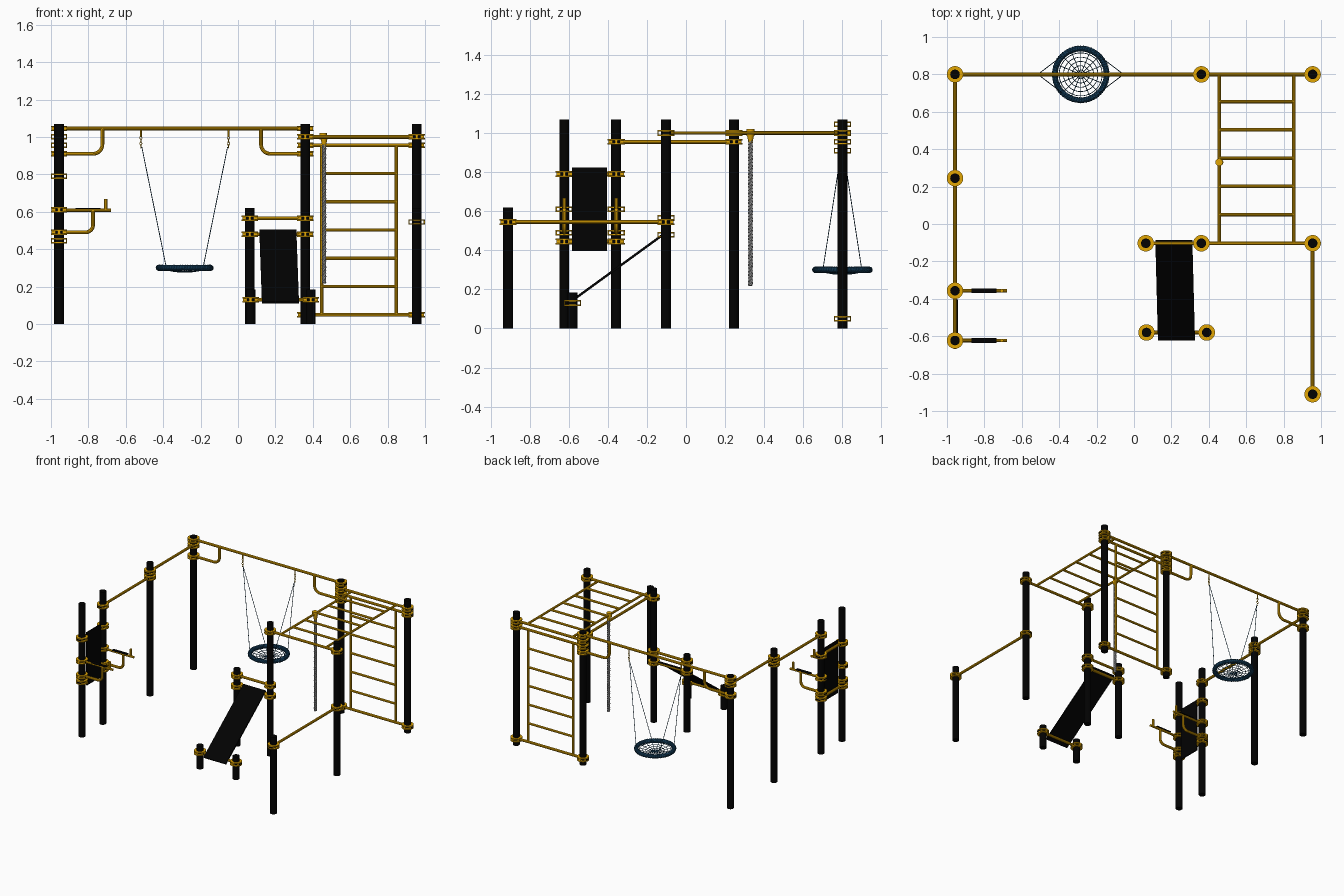
import bpy, bmesh, math
from math import sin, cos, pi
from mathutils import Vector, Matrix

cube = bpy.data.objects.get("Cube")
if cube:
    bpy.data.objects.remove(cube, do_unlink=True)


def material(name, color):
    m = bpy.data.materials.new(name)
    m.use_nodes = True
    m.diffuse_color = (*color, 1)
    bsdf = m.node_tree.nodes["Principled BSDF"]
    bsdf.inputs["Base Color"].default_value = (*color, 1)
    return m


GOLD = material("golden yellow", (0.76, 0.38, 0.001))
BLACK = material("black", (0.0006, 0.0006, 0.0006))
NAVY = material("navy blue", (0.008, 0.055, 0.12))
GREY = material("rope grey", (0.38, 0.38, 0.38))


def smooth(ob):
    bpy.ops.object.select_all(action='DESELECT')
    ob.select_set(True)
    bpy.context.view_layer.objects.active = ob
    bpy.ops.object.shade_smooth_by_angle()


def tubes(name, paths, radius, mat, res=3, closed=False):
    """Round tubes swept along one or more point paths."""
    cu = bpy.data.curves.new(name, 'CURVE')
    cu.dimensions = '3D'
    cu.bevel_depth = radius
    cu.bevel_resolution = res
    cu.use_fill_caps = True
    for path in paths:
        sp = cu.splines.new('POLY')
        sp.points.add(len(path) - 1)
        for p, co in zip(sp.points, path):
            p.co = (*co, 1)
        sp.use_cyclic_u = closed
    ob = bpy.data.objects.new(name, cu)
    bpy.context.collection.objects.link(ob)
    bpy.ops.object.select_all(action='DESELECT')
    ob.select_set(True)
    bpy.context.view_layer.objects.active = ob
    bpy.ops.object.convert(target='MESH')
    ob = bpy.context.object
    # Weld the end caps and turn every face outwards
    bm = bmesh.new()
    bm.from_mesh(ob.data)
    bmesh.ops.remove_doubles(bm, verts=bm.verts, dist=1e-5)
    bmesh.ops.recalc_face_normals(bm, faces=bm.faces)
    bm.to_mesh(ob.data)
    bm.free()
    ob.data.materials.clear()
    ob.data.materials.append(mat)
    smooth(ob)


def finish(name, bm, *mats):
    bmesh.ops.recalc_face_normals(bm, faces=bm.faces)
    me = bpy.data.meshes.new(name)
    bm.to_mesh(me)
    bm.free()
    for m in mats:
        me.materials.append(m)
    ob = bpy.data.objects.new(name, me)
    bpy.context.collection.objects.link(ob)
    smooth(ob)


def add_box(bm, size, matrix):
    return bmesh.ops.create_cube(bm, size=1, matrix=matrix @ Matrix.Diagonal((*size, 1)))["verts"]


def add_cyl(bm, r0, r1, z0, z1, x, y, sides=28):
    bmesh.ops.create_cone(bm, cap_ends=True, segments=sides, radius1=r0, radius2=r1,
                          depth=z1 - z0, matrix=Matrix.Translation((x, y, (z0 + z1) / 2)))


def add_ring(bm, inner, outer, z0, z1, x, y, n=28):
    rows = []
    for r, z in ((inner, z0), (outer, z0), (outer, z1), (inner, z1)):
        rows.append([bm.verts.new((x + r * cos(2 * pi * i / n), y + r * sin(2 * pi * i / n), z))
                     for i in range(n)])
    for k in range(4):
        a, b = rows[k], rows[(k + 1) % 4]
        for i in range(n):
            j = (i + 1) % n
            bm.faces.new((a[i], a[j], b[j], b[i]))


# Posts: position, height, clamps on x bars, clamps on y bars
RW, LE = 0.955, -0.957
BACK, MID, FRONT = 0.80, -0.103, -0.58
TOP, BAR, LOW = 1.045, 1.0, 0.955
POSTS = {
    "back_right_post": (LE, BACK, 1.07, (TOP, 0.91), (BAR,)),
    "back_middle_post": (0.36, BACK, 1.07, (TOP, BAR, LOW, 0.91, 0.05), ()),
    "back_left_post": (RW, BACK, 1.07, (BAR, LOW, 0.05), ()),
    "side_post": (LE, 0.245, 1.07, (), (BAR, LOW)),
    "dip_back_post": (LE, -0.357, 1.07, (0.61, 0.49), (LOW, 0.79, 0.445)),
    "dip_front_post": (LE, -0.623, 1.07, (0.61, 0.49), (0.79, 0.445)),
    "ramp_top_post": (0.063, MID, 0.62, (0.565, 0.48), ()),
    "middle_post": (0.36, MID, 1.07, (BAR, 0.565, 0.48), ()),
    "left_post": (RW, MID, 1.07, (BAR,), (0.545,)),
    "front_left_post": (RW, -0.91, 0.62, (), (0.545,)),
    "ramp_low_right_post": (0.067, FRONT, 0.185, (0.13,), ()),
    "ramp_low_left_post": (0.389, FRONT, 0.185, (0.13,), ()),
}
for name, (x, y, h, xs, ys) in POSTS.items():
    bm = bmesh.new()
    add_cyl(bm, 0.0255, 0.0255, 0, h, x, y)
    finish(name, bm, BLACK)
    # Clamps: two flanges, dark-ended sockets along the bar and bolts across it
    bm = bmesh.new()
    for levels, turn in ((xs, 0), (ys, pi / 2)):
        for z in levels:
            add_ring(bm, 0.025, 0.044, z + 0.007, z + 0.0145, x, y)
            add_ring(bm, 0.025, 0.044, z - 0.0145, z - 0.007, x, y)
            at = Matrix.Translation((x, y, z)) @ Matrix.Rotation(turn, 4, 'Z')
            along = at.to_3x3() @ Vector((1, 0, 0))
            for s in (-1, 1):
                socket = add_box(bm, (0.02, 0.036, 0.016), at @ Matrix.Translation((s * 0.03, 0, 0)))
                for f in {f for v in socket for f in v.link_faces}:
                    f.normal_update()
                    f.material_index = int(abs(f.normal.dot(along)) > 0.9)
                add_box(bm, (0.014, 0.006, 0.016), at @ Matrix.Translation((0, s * 0.041, 0)))
    finish(name.replace("post", "clamps"), bm, GOLD, BLACK)

# Straight bars
BR, RR = 0.0105, 0.009
tubes("swing_beam", [[(LE, BACK, TOP), (0.36, BACK, TOP)]], BR, GOLD)
tubes("side_bars", [[(LE, BACK, BAR), (LE, 0.245, BAR)], [(LE, 0.245, LOW), (LE, -0.357, LOW)],
                    [(RW, MID, 0.545), (RW, -0.91, 0.545)]], BR, GOLD)
tubes("dip_panel_bars", [[(LE, -0.357, z), (LE, -0.623, z)] for z in (0.79, 0.445)], BR, GOLD)
tubes("ramp_bars", [[(0.063, MID, z), (0.36, MID, z)] for z in (0.565, 0.48)]
      + [[(0.067, FRONT, 0.13), (0.389, FRONT, 0.13)]], BR, GOLD)

# Overhead ladder and wall ladder
L0, L1 = 0.455, 0.855
W0, W1 = 0.447, 0.847
tubes("overhead_end_bars", [[(0.36, y, BAR), (RW, y, BAR)] for y in (MID, BACK)], BR, GOLD)
tubes("overhead_rails", [[(x, MID, BAR), (x, BACK, BAR)] for x in (L0, L1)], RR, GOLD)
tubes("overhead_rungs", [[(L0, y, BAR), (L1, y, BAR)]
                         for y in (0.05 + 0.151 * i for i in range(5))], RR, GOLD)
tubes("wall_ladder_end_bars", [[(0.36, BACK, z), (RW, BACK, z)] for z in (0.05, LOW)], BR, GOLD)
tubes("wall_ladder_rails", [[(x, BACK, 0.05), (x, BACK, LOW)] for x in (W0, W1)], RR, GOLD)
tubes("wall_ladder_rungs", [[(W0, BACK, z), (W1, BACK, z)]
                            for z in (0.2 + 0.151 * i for i in range(5))], RR, GOLD)


def brace(x, side, y, z, reach, top, bend=0.05):
    """Arm leaving a post and bending up to a bar."""
    arc = [(x + side * (reach - bend + bend * sin(a)), y, z + bend - bend * cos(a))
           for a in (pi / 2 * i / 8 for i in range(9))]
    return [(x, y, z)] + arc + [(x + side * reach, y, top)]


tubes("swing_beam_braces", [brace(LE, 1, BACK, 0.91, 0.232, TOP),
                            brace(0.36, -1, BACK, 0.91, 0.237, TOP)], BR, GOLD)

# Dip handles with pads on top, and back panel
DIP = (-0.357, -0.623)
tubes("dip_arms", [[(LE, y, 0.608), (-0.68, y, 0.608)] for y in DIP], RR, GOLD)
tubes("dip_arm_braces", [brace(LE, 1, y, 0.49, 0.182, 0.608, 0.04) for y in DIP], BR, GOLD)
tubes("dip_pegs", [[(-0.707, y, 0.608), (-0.707, y, 0.667)] for y in DIP], RR, GOLD)
bm = bmesh.new()
for y in DIP:
    add_box(bm, (0.133, 0.025, 0.006), Matrix.Translation((-0.802, y, 0.618)))
finish("dip_pads", bm, BLACK)
bm = bmesh.new()
add_box(bm, (0.01, 0.18, 0.425), Matrix.Translation((-0.945, -0.493, 0.61)))
finish("dip_back_panel", bm, BLACK)

# Sloping ramp board, slightly skewed towards the lower posts
bm = bmesh.new()
up, low = Vector((0.213, -0.09, 0.5)), Vector((0.227, -0.62, 0.115))
half, thick = Vector((0.099, 0, 0)), Vector((0, -0.0035, 0.005))
ring = [[bm.verts.new(c + s * half + t * thick) for s, t in ((-1, -1), (1, -1), (1, 1), (-1, 1))]
        for c in (up, low)]
bm.faces.new(ring[0])
bm.faces.new(ring[1][::-1])
for i in range(4):
    j = (i + 1) % 4
    bm.faces.new((ring[0][j], ring[0][i], ring[1][i], ring[1][j]))
finish("ramp_board", bm, BLACK)

# Climbing rope: three twisted strands under a gold hanger
RX, RY = 0.46, 0.33
tubes("climbing_rope", [[(RX + 0.006 * cos(a + k * 2 * pi / 3), RY + 0.006 * sin(a + k * 2 * pi / 3),
                          0.22 + 0.75 * i / 180) for i, a in ((i, i * pi / 6) for i in range(181))]
                        for k in range(3)], 0.0065, GREY, 1)
bm = bmesh.new()
add_cyl(bm, 0.01, 0.018, 0.95, 0.99, RX, RY, 16)
add_cyl(bm, 0.02, 0.02, 0.985, 1.02, L0, RY, 16)
finish("rope_hanger", bm, GOLD)

# Nest swing: wrapped rim, sagging net, ropes and hangers
SX, SZ, R = -0.285, 0.30, 0.138


def circle(r, z, n=48):
    return [(SX + r * cos(2 * pi * i / n), BACK + r * sin(2 * pi * i / n), z) for i in range(n)]


def sag(r):
    return SZ - 0.024 * (1 - (r / R) ** 2)


def coil(i, n=768, turns=64):
    a, b = 2 * pi * i / n, 2 * pi * turns * i / n
    r = R + 0.014 * cos(b)
    return (SX + r * cos(a), BACK + r * sin(a), SZ + 0.014 * sin(b))


tubes("swing_rim", [circle(R, SZ, 64)], 0.0148, NAVY, 3, True)
tubes("swing_rim_wrap", [[coil(i) for i in range(768)]], 0.003, NAVY, 1, True)
radii = [R * k / 6 for k in range(1, 6)]
tubes("swing_net_rings", [circle(r, sag(r)) for r in radii], 0.002, NAVY, 1, True)
tubes("swing_net_spokes", [[(SX + r * cos(a), BACK + r * sin(a), sag(r)) for r in [0.004] + radii + [R]]
                           for a in (2 * pi * k / 16 for k in range(16))], 0.002, NAVY, 1)
ropes, links, clips = [], [], []
for s in (-1, 1):
    hx = SX + s * 0.234
    ropes += [[(hx - s * 0.005, BACK, 0.945), (SX + s * 0.1, BACK + t * 0.098, SZ + 0.01)]
              for t in (-1, 1)]
    clips.append([(hx, BACK, 1.0), (hx, BACK, TOP)])
    for k in range(4):
        turn = k % 2 * pi / 2
        links.append([(hx + 0.006 * cos(a) * cos(turn), BACK + 0.006 * cos(a) * sin(turn),
                       0.995 - 0.015 * k + 0.01 * sin(a)) for a in (2 * pi * i / 12 for i in range(12))])
tubes("swing_ropes", ropes, 0.0022, NAVY, 1)
tubes("swing_chain_links", links, 0.0018, GOLD, 1, True)
tubes("swing_hangers", clips, 0.005, GOLD)
